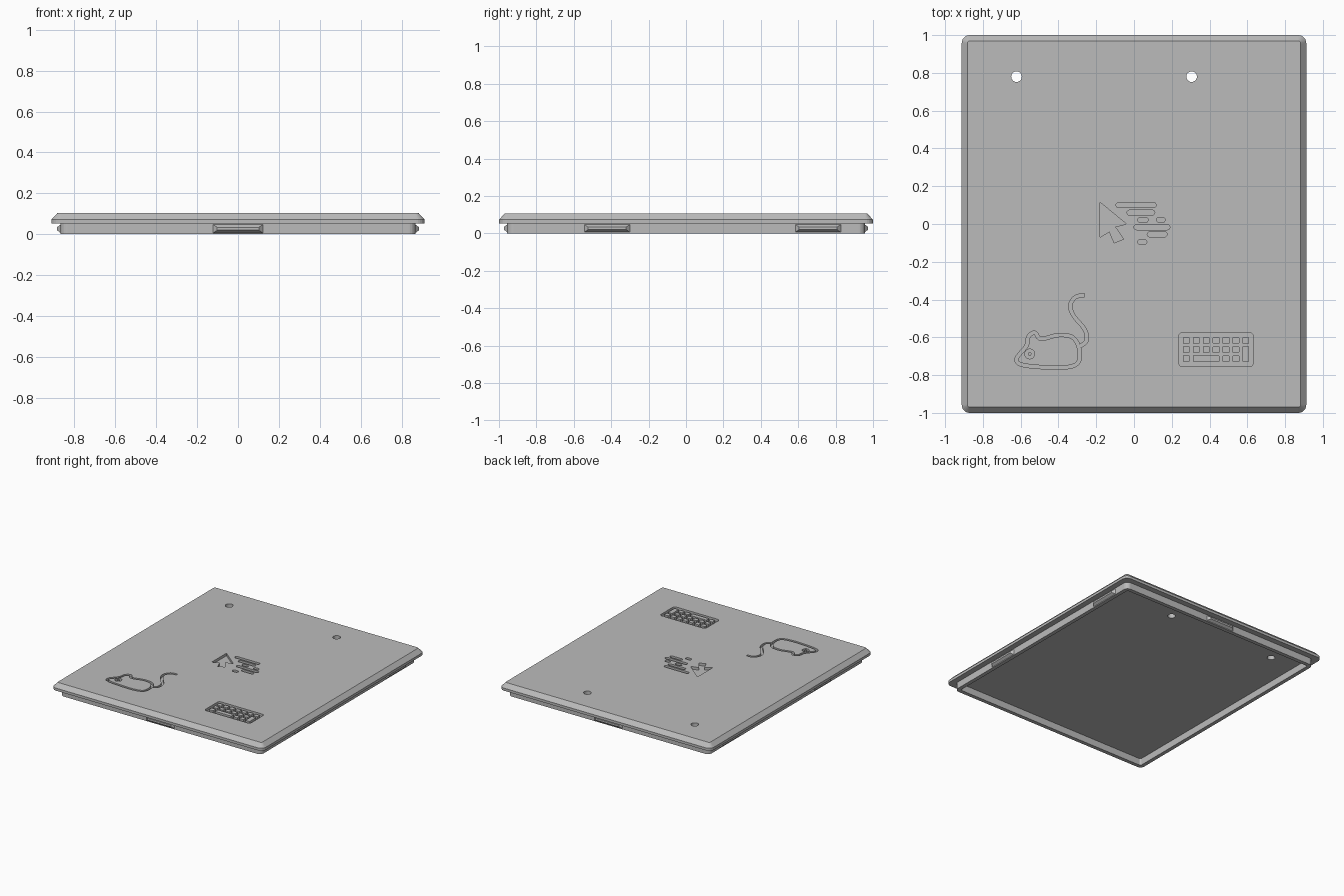
import bpy, bmesh
from math import sin, cos, pi
from mathutils import Vector

default_cube = bpy.data.objects.get("Cube")
if default_cube:
    bpy.data.objects.remove(default_cube, do_unlink=True)

TOP, UNDER, FLOOR = 0.105, 0.053, 0.085      # plate top, plate underside, engraving floor
ABOVE = TOP + 0.03                           # where cutters end

grey = bpy.data.materials.new("plain grey")
grey.use_nodes = True
grey.diffuse_color = (0.5, 0.5, 0.5, 1)
grey.node_tree.nodes["Principled BSDF"].inputs["Base Color"].default_value = grey.diffuse_color


def finish(name, bm):
    bmesh.ops.recalc_face_normals(bm, faces=bm.faces)
    mesh = bpy.data.meshes.new(name)
    bm.to_mesh(mesh)
    bm.free()
    mesh.materials.append(grey)
    obj = bpy.data.objects.new(name, mesh)
    bpy.context.collection.objects.link(obj)
    return obj


def rounded_rect(cx, cy, hx, hy, r, steps=6):
    points = []
    for quarter, (sx, sy) in enumerate([(1, 1), (-1, 1), (-1, -1), (1, -1)]):
        for i in range(steps + 1):
            a = (quarter + i / steps) * pi / 2
            points.append((cx + sx * (hx - r) + r * cos(a), cy + sy * (hy - r) + r * sin(a)))
    return points


def circle(cx, cy, r, steps=24):
    return [(cx + r * cos(2 * pi * i / steps), cy + r * sin(2 * pi * i / steps)) for i in range(steps)]


def loft(bm, layers, ring=False):
    """Skin a stack of (outline, height) layers; ring joins last to first, else ends are capped."""
    loops = [[bm.verts.new((x, y, z)) for x, y in outline] for outline, z in layers]
    pairs = list(zip(loops, loops[1:]))
    if ring:
        pairs.append((loops[-1], loops[0]))
    else:
        bm.faces.new(loops[0])
        bm.faces.new(loops[-1])
    for a, b in pairs:
        for i in range(len(a)):
            j = (i + 1) % len(a)
            bm.faces.new((a[i], a[j], b[j], b[i]))


def prisms(name, outlines, low, high):
    bm = bmesh.new()
    for outline in outlines:
        loft(bm, [(outline, low), (outline, high)])
    return finish(name, bm)


def tube(name, outer, inner, low, high):
    bm = bmesh.new()
    loft(bm, [(outer, high), (outer, low), (inner, low), (inner, high)], ring=True)
    return finish(name, bm)


def smooth_path(points, closed, steps=6):
    """Catmull-Rom curve through the points."""
    pts = [Vector(p) for p in points]
    n = len(pts)
    pick = (lambda i: pts[i % n]) if closed else (lambda i: pts[max(0, min(n - 1, i))])
    path = []
    for i in range(n if closed else n - 1):
        a, b, c, d = (pick(i + k) for k in (-1, 0, 1, 2))
        for s in range(steps):
            t = s / steps
            path.append(b + 0.5 * t * (c - a + t * (2 * a - 5 * b + 4 * c - d + t * (3 * (b - c) + d - a))))
    return path if closed else path + [pts[-1]]


def offset_sides(path, half, closed):
    left, right = [], []
    n = len(path)
    for i, p in enumerate(path):
        ahead = path[(i + 1) % n] if closed else path[min(i + 1, n - 1)]
        behind = path[i - 1] if closed else path[max(i - 1, 0)]
        d = (ahead - behind).normalized()
        side = Vector((-d.y, d.x)) * half
        left.append(tuple(p + side))
        right.append(tuple(p - side))
    return left, right


def carve(target, cutter):
    cutter.hide_render = True
    mod = target.modifiers.new("carve", 'BOOLEAN')
    mod.operation, mod.solver, mod.object = 'DIFFERENCE', 'EXACT', cutter
    bpy.context.view_layer.objects.active = target
    bpy.ops.object.modifier_apply(modifier=mod.name)
    bpy.data.objects.remove(cutter, do_unlink=True)


# Chamfered cover plate
WIDE, DEEP, CHAMFER = 0.912, 1.0, 0.03
edge = rounded_rect(0, 0, WIDE, DEEP, 0.042)
crown = rounded_rect(0, 0, WIDE - CHAMFER, DEEP - CHAMFER, 0.014)
bm = bmesh.new()
loft(bm, [(edge, UNDER), (edge, 0.073), (crown, TOP)])
plate = finish("cover_plate", bm)

# Lip under the plate
LIP_X, LIP_Y, WALL = 0.868, 0.956, 0.03
tube("lip", rounded_rect(0, 0, LIP_X, LIP_Y, 0.035),
     rounded_rect(0, 0, LIP_X - WALL, LIP_Y - WALL, 0.012), 0, UNDER + 0.004)


# Snap ridges on the lip: tapered blocks pointing outwards
def snap_ridge(name, along, out, centre, wall):
    along, out = Vector(along), Vector(out)
    bm = bmesh.new()
    rings = []
    for half, low, high, reach in [(0.126, 0.003, 0.05, -0.004), (0.102, 0.02, 0.034, 0.018)]:
        rings.append([bm.verts.new(along * (centre + s * half) + out * (wall + reach) + Vector((0, 0, z)))
                      for s, z in [(-1, low), (1, low), (1, high), (-1, high)]])
    a, b = rings
    bm.faces.new(a)
    bm.faces.new(b)
    for i in range(4):
        j = (i + 1) % 4
        bm.faces.new((a[i], a[j], b[j], b[i]))
    finish(name, bm)


for s, x_side, y_side in [(1, "left", "back"), (-1, "right", "front")]:
    snap_ridge(y_side + "_snap_ridge", (1, 0, 0), (0, s, 0), 0, LIP_Y)
    for centre, place in [(-0.422, "front"), (0.706, "back")]:
        snap_ridge(f"{x_side}_{place}_snap_ridge", (0, 1, 0), (s, 0, 0), centre, LIP_X)

# Two light holes through the plate
carve(plate, prisms("hole_cutter", [circle(x, 0.78, 0.028) for x in (-0.622, 0.305)], 0, ABOVE))

# Engraved pointer arrow with speed dashes
arrow = [(-.18, .115), (-.04, 0), (-.1, -.015), (-.055, -.08), (-.105, -.1), (-.13, -.04), (-.18, -.07)]
dashes = [(-.095, .117, .1), (-.037, .11, .06), (.02, .075, .022), (.12, .165, .022),
          (0, .19, -.017), (.07, .175, -.055), (.02, .068, -.095)]
pills = [rounded_rect((a + b) / 2, y, (b - a) / 2, 0.0135, 0.0134) for a, b, y in dashes]
carve(plate, prisms("pointer_cutter", [arrow] + pills, FLOOR, ABOVE))

# Engraved mouse animal: body outline, tail and eye ring
body = [(-.62, -.71), (-.57, -.645), (-.558, -.595), (-.525, -.575), (-.493, -.608), (-.4, -.588),
        (-.325, -.6), (-.29, -.66), (-.297, -.735), (-.37, -.76), (-.5, -.757), (-.6, -.743)]
tail = [(-.288, -.648), (-.253, -.62), (-.26, -.56), (-.32, -.485), (-.337, -.43), (-.31, -.387), (-.262, -.378)]
left, right = offset_sides(smooth_path(body, True), 0.009, True)
carve(plate, tube("body_cutter", left, right, FLOOR, ABOVE))
left, right = offset_sides(smooth_path(tail, False), 0.009, False)
carve(plate, prisms("tail_cutter", [left + right[::-1]], FLOOR, ABOVE))
carve(plate, tube("eye_cutter", circle(-.552, -.688, .026), circle(-.552, -.688, .009), FLOOR, ABOVE))

# Sunken keyboard tray with raised keys
carve(plate, prisms("tray_cutter", [rounded_rect(0.434, -0.665, 0.197, 0.09, 0.02)], FLOOR, ABOVE))
KEY, PITCH, ROW = 0.018, 0.0525, 0.048
keys = []


def add_key(col, row, cols=1, rows=1):
    hx, hy = KEY + (cols - 1) * PITCH / 2, KEY * 0.9 + (rows - 1) * ROW / 2
    keys.append(rounded_rect(0.277 + (col + (cols - 1) / 2) * PITCH,
                             -0.617 - (row + (rows - 1) / 2) * ROW, hx, hy, 0.003, 2))


for col in range(7):
    add_key(col, 0)
    if col < 6:
        add_key(col, 1)
for col in (0, 4, 5):
    add_key(col, 2)
add_key(1, 2, cols=3)
add_key(6, 1, rows=2)
prisms("keyboard_keys", keys, FLOOR - 0.002, TOP)
